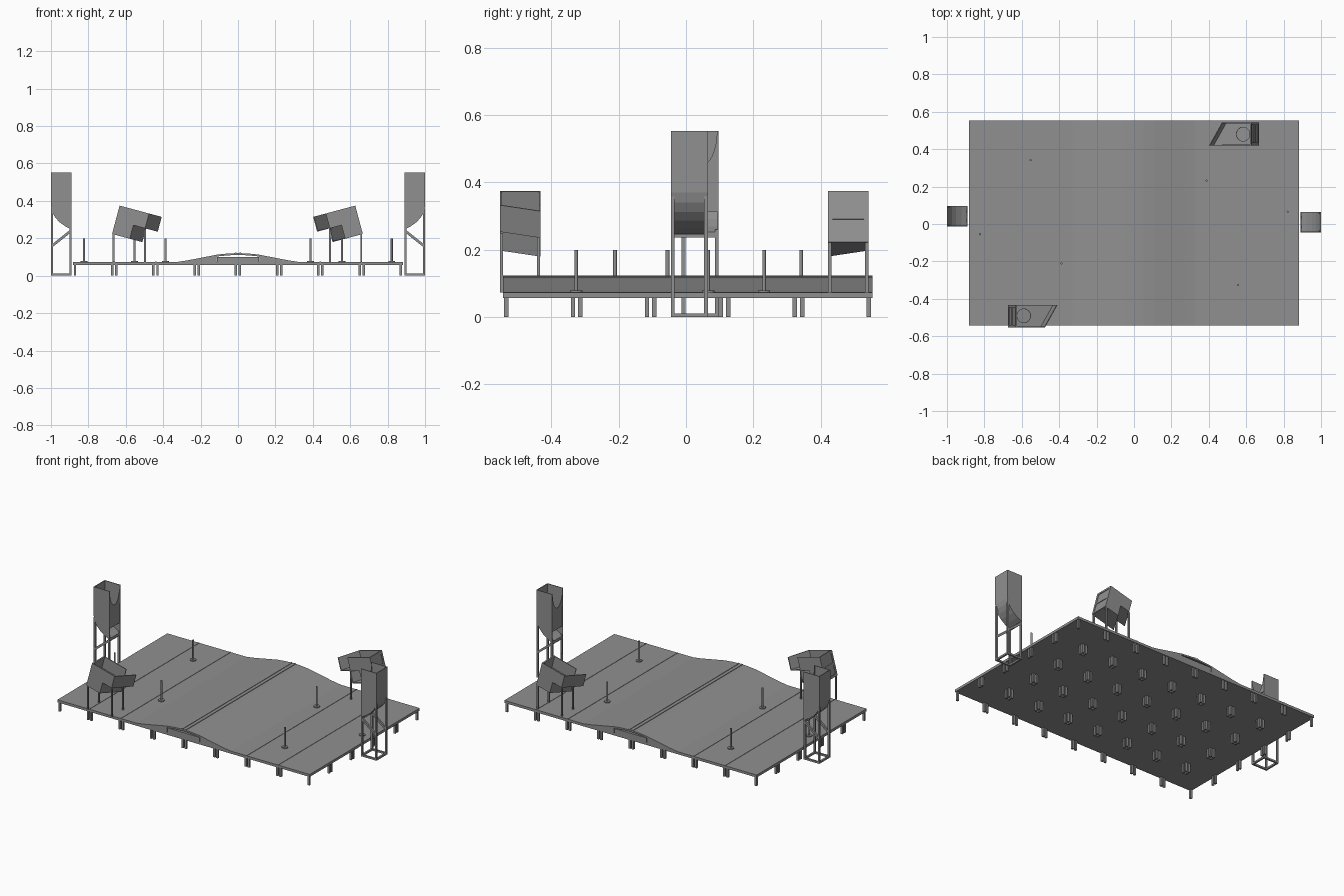
import bpy, bmesh
from math import radians, pi, sin, cos
from mathutils import Matrix

if "Cube" in bpy.data.objects:
    bpy.data.objects.remove(bpy.data.objects["Cube"])

GREY = bpy.data.materials.new("dark_grey")
GREY.diffuse_color = (0.28, 0.28, 0.28, 1)
GREY.use_nodes = True
GREY.node_tree.nodes["Principled BSDF"].inputs["Base Color"].default_value = GREY.diffuse_color


def finish(name, bm, mat=None):
    if mat is not None:
        bmesh.ops.transform(bm, matrix=mat, verts=bm.verts)
    bmesh.ops.recalc_face_normals(bm, faces=bm.faces)
    me = bpy.data.meshes.new(name)
    bm.to_mesh(me)
    bm.free()
    me.materials.append(GREY)
    ob = bpy.data.objects.new(name, me)
    bpy.context.collection.objects.link(ob)
    return ob


def add_box(bm, x0, x1, y0, y1, z0, z1):
    m = Matrix.Translation(((x0 + x1) / 2, (y0 + y1) / 2, (z0 + z1) / 2)) @ Matrix.Diagonal((x1 - x0, y1 - y0, z1 - z0, 1))
    bmesh.ops.create_cube(bm, size=1, matrix=m)


def add_prism(bm, pts, axis, a, b):
    # closed outline swept along the named axis from a to b
    def co(p, t):
        return {'x': (t, p[0], p[1]), 'y': (p[0], t, p[1]), 'z': (p[0], p[1], t)}[axis]
    lo = [bm.verts.new(co(p, a)) for p in pts]
    hi = [bm.verts.new(co(p, b)) for p in pts]
    bm.faces.new(lo)
    bm.faces.new(hi[::-1])
    for i in range(len(pts)):
        j = (i + 1) % len(pts)
        bm.faces.new((lo[i], hi[i], hi[j], lo[j]))


def add_cyl(bm, x, y, r, z0, z1, n=20):
    bmesh.ops.create_cone(bm, cap_ends=True, segments=n, radius1=r, radius2=r, depth=z1 - z0,
                          matrix=Matrix.Translation((x, y, (z0 + z1) / 2)))


# Deck slab
Y0, Y1, TOP, XD = -0.544, 0.554, 0.073, 0.882
bm = bmesh.new()
add_box(bm, -XD, XD, Y0, Y1, 0.057, TOP)
finish("deck", bm)

# Four legs under each of the 8 x 5 deck tiles
bm = bmesh.new()
for i in range(8):
    for j in range(5):
        x, y = -XD + XD / 4 * i, Y0 + (Y1 - Y0) / 5 * j
        for lx in (x + 0.004, x + 0.203):
            for ly in (y + 0.004, y + 0.202):
                add_box(bm, lx, lx + 0.013, ly, ly + 0.013, 0, 0.057)
finish("deck_legs", bm)

# Thin seam strips
bm = bmesh.new()
for x in (-0.66, -0.44, 0.44, 0.66):
    add_box(bm, x - 0.003, x + 0.003, Y0, Y1, TOP, TOP + 0.002)
finish("seam_strips", bm)

# Centre ramp: a wedge each side joined by a bridge sheet, a core block beneath, hinge strips on top
half = [(0.33, 0.073), (0.27, 0.082), (0.11, 0.113), (0.05, 0.119), (0.0, 0.121)]
under = [(0.0, 0.111), (0.05, 0.109), (0.114, 0.103), (0.114, 0.073)]
for s, side in ((-1, "left"), (1, "right")):
    bm = bmesh.new()
    add_prism(bm, [(s * x, z) for x, z in half + under], 'y', Y0, Y1)
    finish(side + "_ramp", bm)
bm = bmesh.new()
add_box(bm, -0.112, 0.112, Y0, Y1, TOP, 0.101)
finish("ramp_core", bm)
bm = bmesh.new()
for x in (-0.012, 0.012):
    add_box(bm, x - 0.005, x + 0.005, Y0, Y1, 0.117, 0.1235)
finish("ramp_hinge", bm)

# Field posts on round feet
for x, y in ((-0.553, 0.342), (0.388, 0.232), (0.822, 0.066), (-0.823, -0.055), (-0.388, -0.211), (0.556, -0.326)):
    bm = bmesh.new()
    add_cyl(bm, x, y, 0.018, TOP, 0.079)
    add_cyl(bm, x, y, 0.0055, 0.079, 0.2, 12)
    finish("field_post", bm)


# End tower, built with its outer side at x = 0 and its field side at x = W
W, T, H = 0.11, 0.004, 0.553
CURVE = [(0.0, 0.37), (0.007, 0.34), (0.022, 0.312), (0.045, 0.287), (0.075, 0.265), (W, 0.247)]


def tower(name, mat):
    bm = bmesh.new()
    side = [(0, H)] + CURVE + [(W, H)]
    add_prism(bm, side, 'y', 0, T)
    add_prism(bm, side, 'y', W - T, W)
    # outer wall curving under into the outlet
    inner = [(x + T, z + T) for x, z in CURVE[:-1][::-1]] + [(T, H)]
    add_prism(bm, [(0, H)] + CURVE + [(W, 0.253)] + inner, 'y', T, W - T)
    # field side: scooped upper panel, then a set-back lower panel
    c, r = W / 2, W / 2 - T - 0.001
    scoop = [(c + r * cos(k * pi / 16), H - 0.105 * sin(k * pi / 16)) for k in range(17)]
    add_prism(bm, [(T, H), (T, 0.438), (W - T, 0.438), (W - T, H)] + scoop, 'x', W - T, W)
    add_box(bm, W - 2 * T, W - T, T, W - T, 0.312, 0.44)
    finish(name + "_hopper", bm, mat)

    bm = bmesh.new()
    L = 0.011
    for y in (0, W - L):
        add_box(bm, 0, L, y, y + L, 0, 0.36)
        add_box(bm, W - L, W, y, y + L, 0, 0.26)
        add_box(bm, L, W - L, y, y + L, 0, L)
        add_prism(bm, [(L, 0.155), (W - L, 0.225), (W - L, 0.243), (L, 0.172)], 'y', y, y + L)
    for x in (0, W - L):
        add_box(bm, x, x + L, L, W - L, 0, L)
    add_box(bm, W - L, W, L, W - L, 0.236, 0.247)
    finish(name + "_frame", bm, mat)


tower("left_tower", Matrix.Translation((-1, -0.013, 0)))
tower("right_tower", Matrix.Translation((1, 0.065, 0)) @ Matrix.Rotation(pi, 4, 'Z'))


# Tilted corner goal: two stacked bins with slanted ends, open towards the field at the end
D, SL, t = 0.121, 0.07, 0.005


def bin_walls(bm, length, z1, z0):
    add_box(bm, 0, t, 0, D, z0, z1)
    add_box(bm, t, length - SL, 0, t, z0, z1)
    add_box(bm, t, length - SL, D - t, D, z0, z1)
    add_prism(bm, [(length - SL, 0), (length, D), (length - t, D), (length - SL - t, 0)], 'z', z0, z1)


def plate(bm, length, z0):
    add_prism(bm, [(0, 0), (length - SL, 0), (length, D), (0, D)], 'z', z0, z0 + t)


def goal(name, base):
    tilt = base @ Matrix.Translation((-0.63, -0.553, 0.374)) @ Matrix.Rotation(radians(15), 4, 'Y')
    bm = bmesh.new()
    bin_walls(bm, 0.23, 0, -0.08)
    bin_walls(bm, 0.165, -0.08, -0.153)
    plate(bm, 0.165, -0.157)
    finish(name + "_bins", bm, tilt)
    # upper bin floor with a round drop hole
    bm = bmesh.new()
    plate(bm, 0.23, -0.082)
    floor = finish(name + "_upper_floor", bm, tilt)
    bm = bmesh.new()
    add_cyl(bm, 0.063, 0.062, 0.037, -0.1, -0.06, 32)
    cut = finish(name + "_hole_cutter", bm, tilt)
    cut.hide_render = True
    cut.hide_viewport = True
    mod = floor.modifiers.new("hole", 'BOOLEAN')
    mod.operation = 'DIFFERENCE'
    mod.object = cut
    mod.solver = 'EXACT'
    # raised frames on the back
    bm = bmesh.new()
    for z in (-0.007, -0.08, -0.148):
        add_box(bm, -0.003, 0, 0, D, z - 0.007, z + 0.007)
    for y in (0, D - 0.014):
        add_box(bm, -0.003, 0, y, y + 0.014, -0.141, -0.014)
    finish(name + "_back_frames", bm, tilt)
    # legs
    bm = bmesh.new()
    for y in (-0.553, -0.443):
        add_box(bm, -0.67, -0.66, y, y + 0.01, TOP, 0.225)
        add_box(bm, -0.502, -0.492, y, y + 0.01, TOP, 0.25)
    finish(name + "_legs", bm, base)


goal("front_goal", Matrix.Identity(4))
goal("rear_goal", Matrix.Translation((-0.006, -0.011, 0)) @ Matrix.Rotation(pi, 4, 'Z'))
